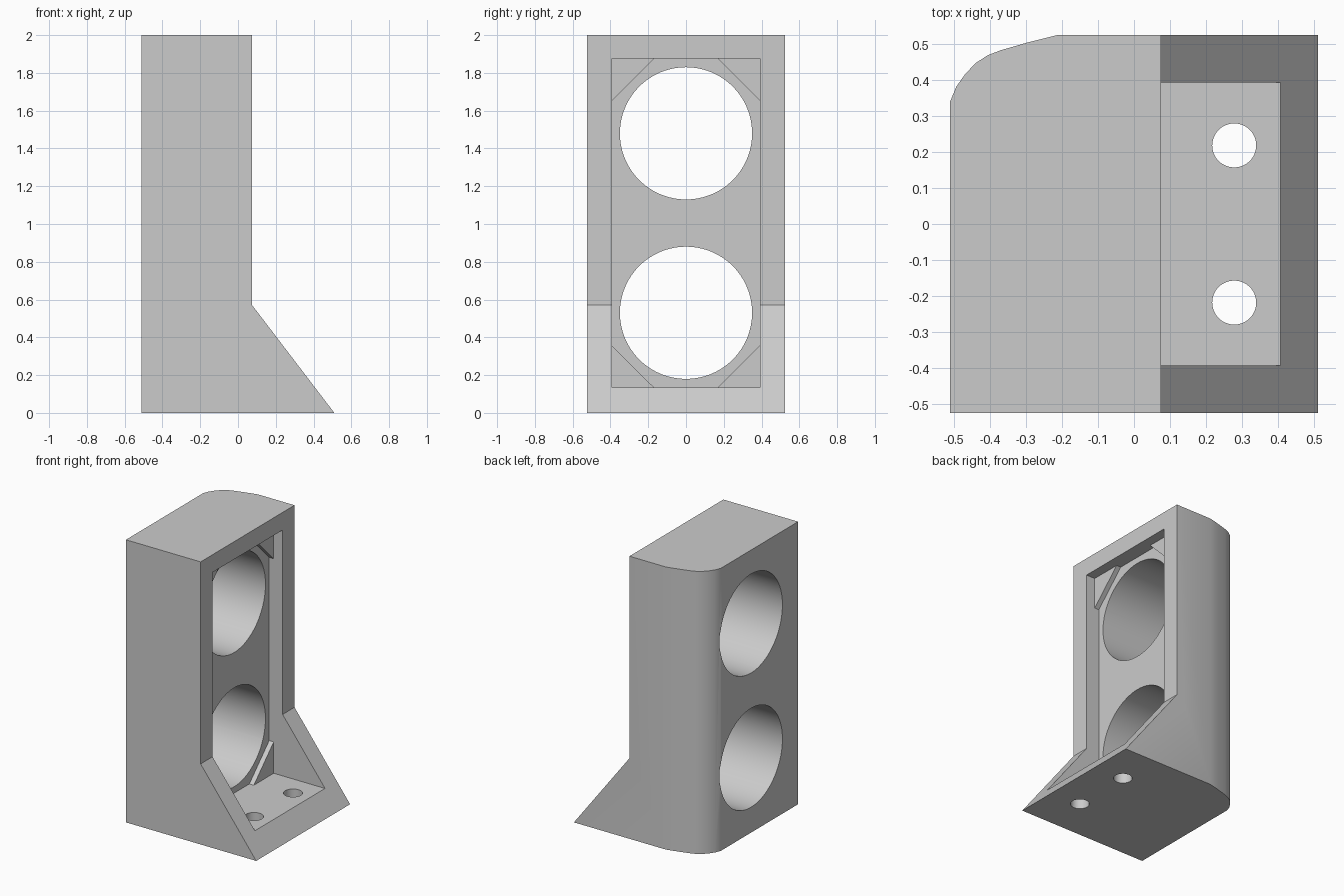
import bpy
import bmesh
import math
from mathutils import Vector

cube = bpy.data.objects.get("Cube")
if cube:
    bpy.data.objects.remove(cube, do_unlink=True)

grey = bpy.data.materials.new("plain_grey")
grey.use_nodes = True
colour = (0.6, 0.6, 0.6, 1)
grey.diffuse_color = colour
grey.node_tree.nodes["Principled BSDF"].inputs["Base Color"].default_value = colour

AXES = {"x": lambda a, b, d: (d, a, b),
        "y": lambda a, b, d: (a, d, b),
        "z": lambda a, b, d: (a, b, d)}


def prism(name, axis, outline, start, end):
    """Extrude a closed outline along one axis."""
    place = AXES[axis]
    bm = bmesh.new()
    face = bm.faces.new([bm.verts.new(place(a, b, start)) for a, b in outline])
    moved = bmesh.ops.extrude_face_region(bm, geom=[face])["geom"]
    bmesh.ops.translate(bm, vec=Vector(place(0, 0, end - start)),
                        verts=[v for v in moved if isinstance(v, bmesh.types.BMVert)])
    bmesh.ops.recalc_face_normals(bm, faces=bm.faces)
    mesh = bpy.data.meshes.new(name)
    bm.to_mesh(mesh)
    bm.free()
    mesh.materials.append(grey)
    obj = bpy.data.objects.new(name, mesh)
    bpy.context.collection.objects.link(obj)
    return obj


def circle(a, b, radius, count):
    return [(a + radius * math.cos(2 * math.pi * i / count),
             b + radius * math.sin(2 * math.pi * i / count)) for i in range(count)]


def cut(target, tool, operation="DIFFERENCE"):
    """Apply a boolean and remove its tool."""
    mod = target.modifiers.new("cut", "BOOLEAN")
    mod.operation = operation
    mod.solver = "EXACT"
    mod.object = tool
    bpy.context.view_layer.objects.active = target
    bpy.ops.object.modifier_apply(modifier=mod.name)
    bpy.data.objects.remove(tool, do_unlink=True)


# Body: upright block with a sloping foot
W = 0.525
body = prism("bracket_body", "y",
             [(-0.51, 0), (0.51, 0), (0.075, 0.57), (0.075, 2), (-0.51, 2)], -W, W)

# Rounded rear corner
plan = [(-0.51, 0.34), (-0.493, 0.381), (-0.469, 0.415), (-0.44, 0.446),
        (-0.406, 0.468), (-0.37, 0.482), (-0.29, 0.505), (-0.21, W),
        (0.6, W), (0.6, -0.6), (-0.6, -0.6), (-0.6, 0.34)]
plan[-2:] = [(-0.51, -0.6)]
cut(body, prism("corner_shape", "z", plan, -0.1, 2.1), "INTERSECT")

# Open pocket, and its deeper part that leaves four corner gussets
side, low, high, leg = 0.392, 0.135, 1.875, 0.222
cut(body, prism("pocket", "x", [(-side, low), (side, low), (side, high), (-side, high)],
                0.005, 0.7))
octagon = [(-side + leg, low), (side - leg, low), (side, low + leg), (side, high - leg),
           (side - leg, high), (-side + leg, high), (-side, high - leg), (-side, low + leg)]
cut(body, prism("deep_pocket", "x", octagon, -0.03, 0.05))

# Two large openings through the back
for z in (0.53, 1.48):
    cut(body, prism("opening", "x", circle(0, z, 0.35, 96), -0.7, 0.04))

# Two screw holes through the foot
for y in (-0.218, 0.218):
    cut(body, prism("screw_hole", "z", circle(0.278, y, 0.061, 48), -0.1, 0.25))

bpy.ops.object.select_all(action="DESELECT")
body.select_set(True)
bpy.context.view_layer.objects.active = body
bpy.ops.object.shade_smooth_by_angle(angle=math.radians(25))
